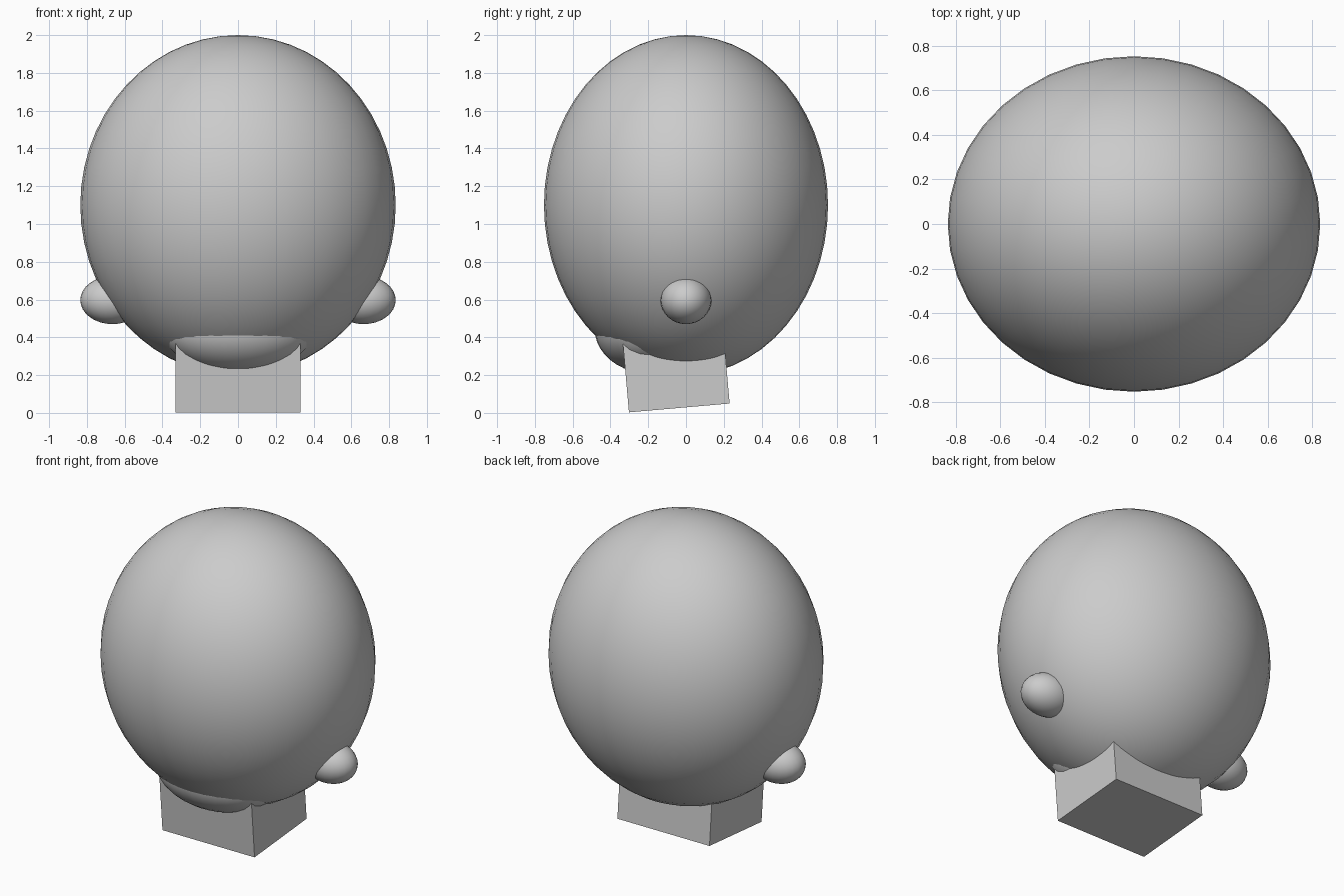
import bpy
import math

if "Cube" in bpy.data.objects:
    bpy.data.objects.remove(bpy.data.objects["Cube"])


def ellipsoid(name, center, radii, segments, rings):
    bpy.ops.mesh.primitive_uv_sphere_add(
        segments=segments, ring_count=rings, radius=1, location=center)
    ob = bpy.context.object
    ob.name = name
    ob.scale = radii
    bpy.ops.object.transform_apply(location=False, rotation=False, scale=True)
    bpy.ops.object.shade_smooth()
    return ob


# Egg-shaped head
ellipsoid("head", (0, 0, 1.1), (0.835, 0.752, 0.9), 40, 28)

# Shallow chin pushing out at the front, above the neck
ellipsoid("chin", (0, -0.2, 0.45), (0.41, 0.285, 0.24), 32, 20)

# Low round ears on both sides
for side, label in ((-1, "left"), (1, "right")):
    ellipsoid("ear_" + label, (side * 0.665, 0, 0.597), (0.17, 0.135, 0.127), 24, 16)

# Square neck block, leaning slightly forward towards the top
tilt = math.radians(5)
width, depth, height = 0.66, 0.535, 0.56
front_y, front_z = -0.302, 0.003  # lower front edge
cy = front_y + math.cos(tilt) * depth / 2 - math.sin(tilt) * height / 2
cz = front_z + math.sin(tilt) * depth / 2 + math.cos(tilt) * height / 2
bpy.ops.mesh.primitive_cube_add(size=1, location=(0, cy, cz), rotation=(tilt, 0, 0))
neck = bpy.context.object
neck.name = "neck"
neck.scale = (width, depth, height)
bpy.ops.object.transform_apply(location=False, rotation=False, scale=True)
